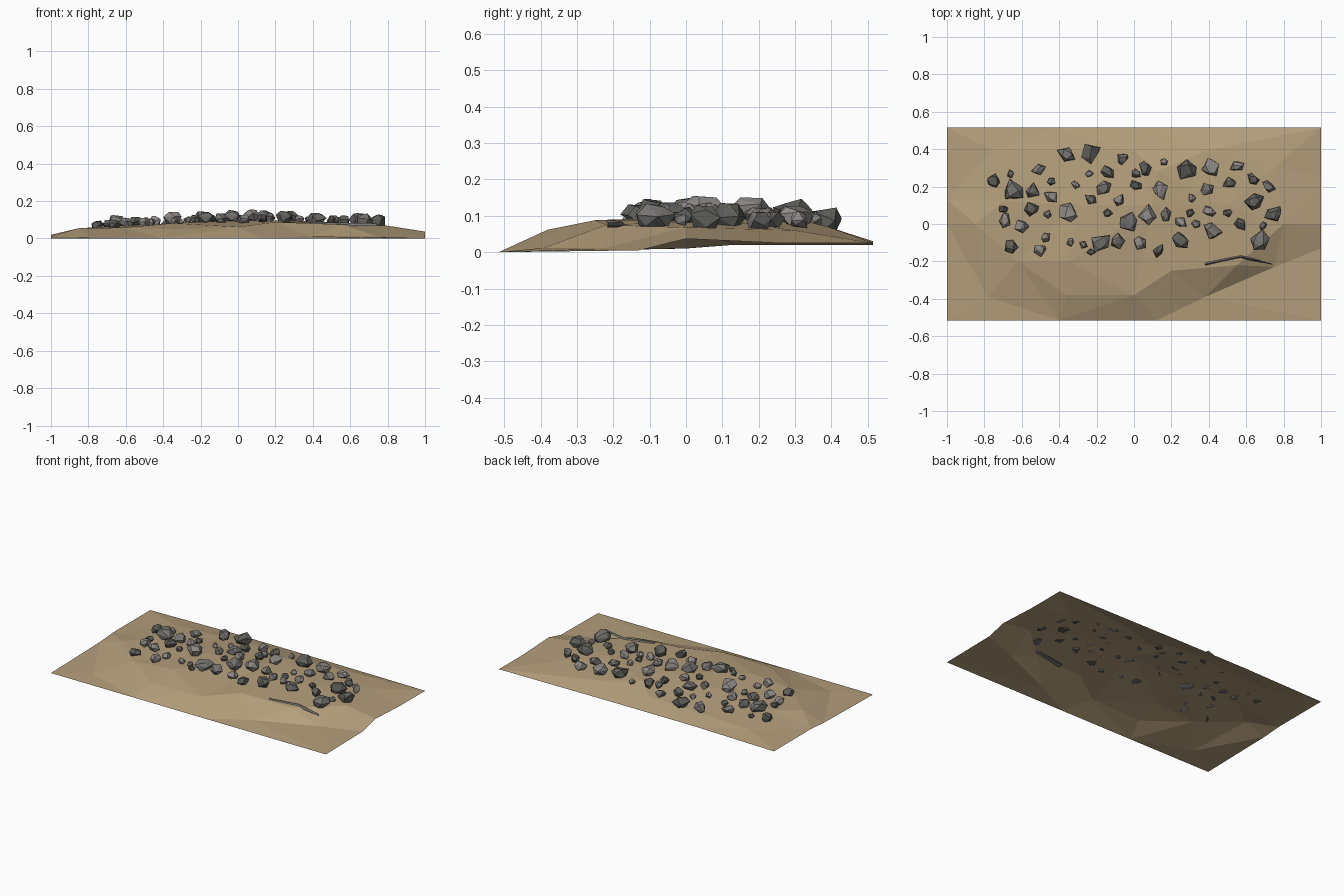
import bpy, bmesh, math, random
from mathutils import Vector, Matrix
from mathutils.bvhtree import BVHTree
from mathutils.geometry import delaunay_2d_cdt

random.seed(7)
cube = bpy.data.objects.get("Cube")
if cube:
    bpy.data.objects.remove(cube, do_unlink=True)


def material(name, r, g, b):
    mat = bpy.data.materials.new(name)
    mat.use_nodes = True
    mat.diffuse_color = (r, g, b, 1)
    mat.node_tree.nodes["Principled BSDF"].inputs["Base Color"].default_value = (r, g, b, 1)
    return mat


sand = material("dry sand", .46, .345, .2)
greys = [material("dark stone", .11, .11, .1),
         material("grey stone", .18, .175, .165),
         material("pale stone", .27, .25, .24)]


def add_object(name, bm, mat):
    mesh = bpy.data.meshes.new(name)
    bm.to_mesh(mesh)
    mesh.materials.append(mat)
    obj = bpy.data.objects.new(name, mesh)
    bpy.context.collection.objects.link(obj)
    return obj


# Ground sheet: flat apron and a low mound, joined into large flat facets
rim = [(-1, -.515, 0), (-.4, -.515, 0), (.12, -.515, 0), (1, -.515, 0),
       (1, -.13, .005), (1, 0, .037), (1, .26, .025), (1, .515, .025),
       (.12, .515, .03), (-.42, .515, .03), (-1, .515, .02), (-1, .13, .02), (-1, 0, .01)]
mound = [(-.78, -.39, .006), (-.36, -.38, .05), (0, -.38, .062), (.38, -.39, .012),
         (.75, -.23, .01), (.55, -.22, .075), (.2, -.25, .088), (-.35, -.2, .082),
         (-.62, -.2, .058), (-.85, 0, .055), (-.7, .12, .063), (-.75, .39, .045),
         (-.3, .39, .06), (0, .39, .068), (.38, .39, .07), (.75, .3, .06),
         (.8, 0, .068), (.5, .1, .088), (.1, .1, .1), (-.3, .1, .085), (.12, .28, .098)]
points = [Vector(p) for p in rim + mound]
faces = delaunay_2d_cdt([p.xy for p in points], [], [], 0, 1e-5)[2]
bm = bmesh.new()
verts = [bm.verts.new(p) for p in points]
for face in faces:
    bm.faces.new([verts[i] for i in face])
bmesh.ops.recalc_face_normals(bm, faces=bm.faces)
if sum(f.normal.z for f in bm.faces) < 0:
    bmesh.ops.reverse_faces(bm, faces=bm.faces)
add_object("ground", bm, sand)
surface = BVHTree.FromBMesh(bm)
bm.free()


def ground_height(x, y):
    hit = surface.ray_cast(Vector((x, y, 1)), Vector((0, 0, -1)))[0]
    return hit.z if hit else 0


def rock(name, x, y, radius):
    """Angular boulder: the convex hull of a few jittered points, resting on the ground."""
    bm = bmesh.new()
    count = random.choice((4, 5))
    turn = random.uniform(0, math.tau)
    squash = random.uniform(.72, 1)
    for level, spread in ((-.4, .7), (.1, 1.03), (.55, .6)):
        for i in range(count):
            a = math.tau * (i + random.uniform(-.3, .3) + level) / count
            r = spread * random.uniform(.85, 1.1)
            z = level + random.uniform(-.18, .18)
            bm.verts.new((r * math.cos(a), r * squash * math.sin(a), z))
    bmesh.ops.convex_hull(bm, input=bm.verts)
    loose = [v for v in bm.verts if not v.link_faces]
    bmesh.ops.delete(bm, geom=loose, context="VERTS")
    bmesh.ops.dissolve_limit(bm, angle_limit=.25, verts=bm.verts, edges=bm.edges)
    height = .012 + radius * .7
    centre = Vector((x, y, ground_height(x, y) + height * .42))
    bm.transform(Matrix.Translation(centre) @ Matrix.Rotation(turn, 4, "Z")
                 @ Matrix.Diagonal((radius, radius, height, 1)))
    bmesh.ops.recalc_face_normals(bm, faces=bm.faces)
    add_object(name, bm, random.choice(greys))
    bm.free()


# Rocks by size, placed in hundredths of a unit
large = [(-36, 37), (-23, 38), (28, 29), (41, 30), (-65, 18), (14, 18), (-35, 6), (7, 5),
         (64, 12), (42, -4), (-18, -10), (-3, 1), (75, 5), (67, -9), (25, -9)]
medium = [(-51, 29), (-6, 35), (6, 30), (-14, 28), (1, 21), (64, 24), (55, 31), (51, 22),
          (39, 19), (-66, -12), (-50, -14), (13, -14), (3, -10), (-23, 13), (-54, 18),
          (-44, 15), (-16, 19), (-8, 13), (17, 5), (57, 0), (40, 7), (-55, 8), (-69, 2),
          (-75, 23), (25, 1), (-9, -9), (72, 20), (-60, -1)]
small = [(-66, 27), (-44, 23), (-31, 21), (16, 33), (-24, 27), (-47, -7), (-34, -10),
         (-27, -11), (31, 14), (30, 6), (-70, 8), (-46, 5), (-14, 6), (33, 0), (50, 6),
         (69, -1), (1, 27), (-23, -15)]
for label, radius, places in (("large", .06, large), ("medium", .04, medium), ("small", .026, small)):
    for n, (x, y) in enumerate(places, 1):
        rock(f"{label}_rock_{n}", x / 100, y / 100, radius * random.uniform(.88, 1.1))

# Thin bent shard lying level at the front of the mound
bm = bmesh.new()
rings = []
for x, y, half in ((.38, -.215, .018), (.57, -.175, .009), (.74, -.215, .002)):
    rings.append([bm.verts.new(p) for p in ((x, y - half, .068), (x, y + half, .072),
                                            (x, y, .08 + half / 2))])
for a, b in zip(rings, rings[1:]):
    for i in range(3):
        j = (i + 1) % 3
        bm.faces.new((a[i], a[j], b[j], b[i]))
bm.faces.new(rings[0])
bm.faces.new(rings[-1])
bmesh.ops.recalc_face_normals(bm, faces=bm.faces)
add_object("stone_shard", bm, greys[1])
bm.free()
